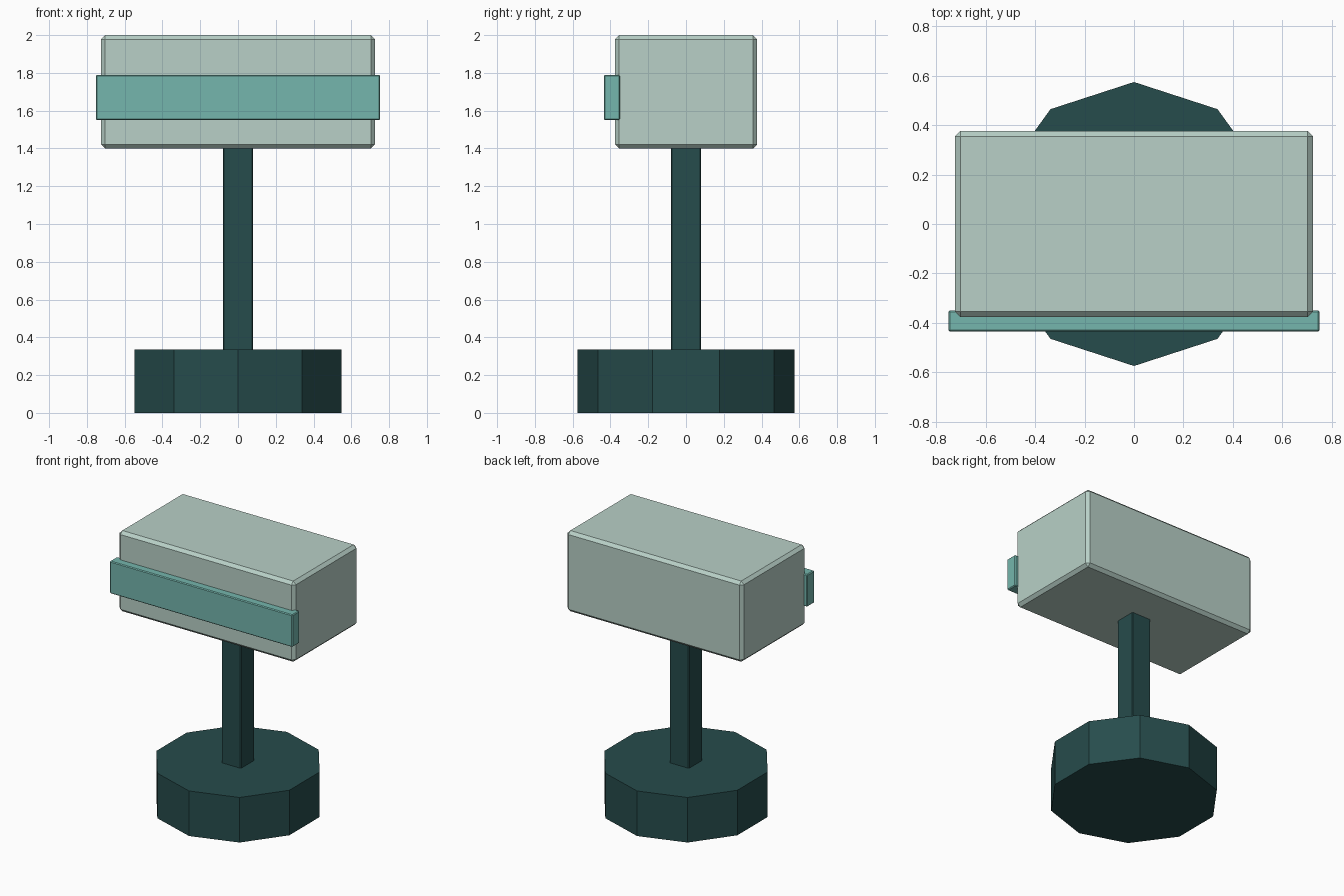
import bpy, bmesh
from mathutils import Matrix, Vector

if "Cube" in bpy.data.objects:
    bpy.data.objects.remove(bpy.data.objects["Cube"])


def srgb(r, g, b):
    lin = lambda c: c / 12.92 if c <= 0.04045 else ((c + 0.055) / 1.055) ** 2.4
    return (*(lin(c / 255) for c in (r, g, b)), 1.0)


def material(name, rgb):
    m = bpy.data.materials.new(name)
    m.diffuse_color = srgb(*rgb)
    m.use_nodes = True
    m.node_tree.nodes["Principled BSDF"].inputs["Base Color"].default_value = m.diffuse_color
    return m


dark_teal = material("dark_teal", (38, 76, 76))
pale_green = material("pale_green", (184, 208, 199))
mid_teal = material("mid_teal", (117, 182, 173))


def finish(name, bm, mat):
    mesh = bpy.data.meshes.new(name)
    bm.to_mesh(mesh)
    bm.free()
    mesh.materials.append(mat)
    obj = bpy.data.objects.new(name, mesh)
    bpy.context.collection.objects.link(obj)
    return obj


def bevelled_box(name, lo, hi, bevel, mat):
    lo, hi = Vector(lo), Vector(hi)
    bm = bmesh.new()
    bmesh.ops.create_cube(bm, size=1.0, matrix=Matrix.Translation((lo + hi) / 2)
                          @ Matrix.Diagonal((*(hi - lo), 1.0)))
    bmesh.ops.bevel(bm, geom=bm.edges[:], offset=bevel, segments=1,
                    profile=0.5, affect='EDGES')
    return finish(name, bm, mat)


# Ten-sided base with corners pointing to the front and back
bm = bmesh.new()
bmesh.ops.create_cone(bm, cap_ends=True, segments=10, radius1=0.575, radius2=0.575,
                      depth=0.335, matrix=Matrix.Translation((0, 0, 0.1675)))
finish("base", bm, dark_teal)

# Square post, sunk slightly into base and head
bevelled_box("post", (-0.08, -0.08, 0.30), (0.08, 0.08, 1.43), 0.006, dark_teal)

# Head block with chamfered edges
bevelled_box("head", (-0.725, -0.377, 1.40), (0.725, 0.377, 2.0), 0.022, pale_green)

# Visor band across the front
bevelled_box("visor", (-0.752, -0.435, 1.55), (0.752, -0.35, 1.79), 0.006, mid_teal)
